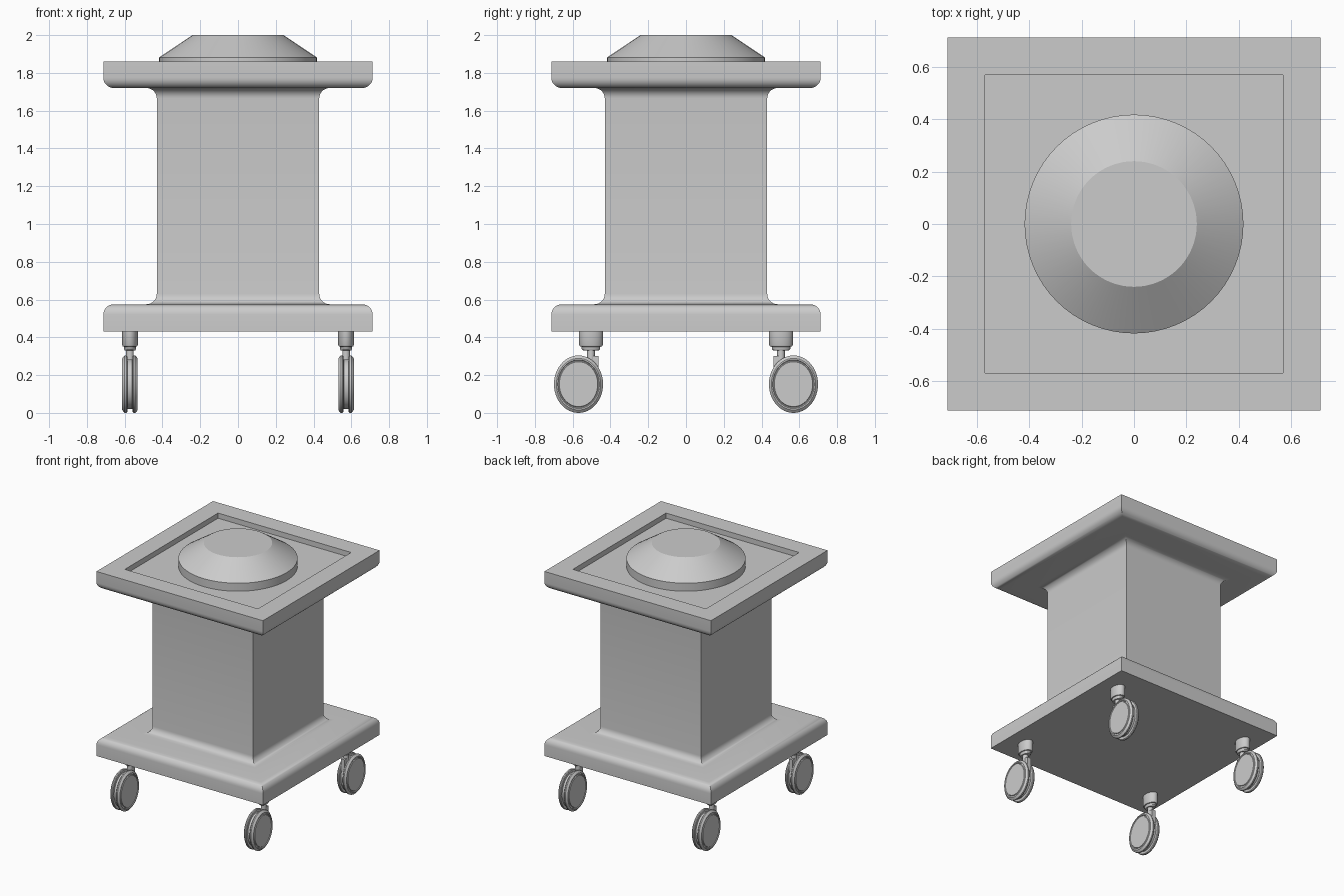
import bpy, bmesh, math

if "Cube" in bpy.data.objects:
    bpy.data.objects.remove(bpy.data.objects["Cube"])


def lathe(name, profile, sides=48, loc=(0, 0, 0), scale=(1, 1, 1), along_x=False, angle=35):
    """Revolve (radius, height) points; four sides gives a mitred square of that half width."""
    bm = bmesh.new()
    k, turn = (math.sqrt(2), math.pi / 4) if sides == 4 else (1, 0)
    rings = []
    for r, h in profile:
        ring = []
        for i in range(sides):
            a = turn + 2 * math.pi * i / sides
            u, v = r * k * math.cos(a), r * k * math.sin(a)
            p = (h, u, v) if along_x else (u, v, h)
            ring.append(bm.verts.new([p[j] * scale[j] for j in range(3)]))
        rings.append(ring)
    for a, b in zip(rings, rings[1:]):
        for i in range(sides):
            j = (i + 1) % sides
            bm.faces.new((a[i], a[j], b[j], b[i]))
    bm.faces.new(rings[0][::-1])
    bm.faces.new(rings[-1])
    bmesh.ops.recalc_face_normals(bm, faces=bm.faces)
    mesh = bpy.data.meshes.new(name)
    bm.to_mesh(mesh)
    bm.free()
    ob = bpy.data.objects.new(name, mesh)
    ob.location = loc
    bpy.context.collection.objects.link(ob)
    bpy.ops.object.select_all(action='DESELECT')
    ob.select_set(True)
    bpy.context.view_layer.objects.active = ob
    bpy.ops.object.shade_smooth_by_angle(angle=math.radians(angle))
    return ob


def arc(cx, cz, r, start, end, n=7):
    return [(cx + r * math.cos(math.radians(start + (end - start) * i / n)),
             cz + r * math.sin(math.radians(start + (end - start) * i / n)))
            for i in range(n + 1)]


# Pedestal: lower slab, column and upper slab with a sunken tray
pedestal = [(0.713, 0.432)]
pedestal += arc(0.658, 0.52, 0.055, 0, 90)
pedestal += arc(0.485, 0.63, 0.055, 270, 180)
pedestal += arc(0.485, 1.665, 0.055, 180, 90)
pedestal += arc(0.658, 1.775, 0.055, 270, 360)
pedestal += [(0.713, 1.86), (0.57, 1.86), (0.57, 1.82)]
lathe("pedestal", pedestal, sides=4)

# Round cap with sloping sides
lathe("top_cap", [(0.418, 1.815), (0.418, 1.882), (0.24, 2.0)], sides=64, angle=30)

# Casters, trailing outward at the four corners
cup = [(0.063, 0.435), (0.063, 0.36), (0.058, 0.352), (0.049, 0.35),
       (0.049, 0.338), (0.042, 0.33)]
half_wheel = [(0.86, 0.012), (0.97, 0.014), (1.0, 0.019), (1.0, 0.028), (0.96, 0.034),
              (0.90, 0.041), (0.85, 0.041), (0.83, 0.036), (0.80, 0.036), (0.78, 0.041)]
wheel = [(r, -x) for r, x in reversed(half_wheel)] + half_wheel
for side, sx in (("left", -1), ("right", 1)):
    for end, sy in (("front", -1), ("back", 1)):
        tag = f"_{end}_{side}"
        x, y = sx * 0.572, sy * 0.503
        lathe("caster_cup" + tag, cup, 32, (x, y, 0), (0.66, 1, 1))
        lathe("caster_stem" + tag, [(0.02, 0.34), (0.02, 0.2)], 20, (x, y, 0))
        lathe("caster_wheel" + tag, wheel, 48, (x, sy * 0.569, 0.152),
              (1, 0.13, 0.152), along_x=True)
        # Short guard over the gap between the twin treads
        lathe("caster_guard" + tag, [(0.016, 0.2), (0.016, 0.3)], 4,
              (x, sy * 0.48, 0), (1, 1.0, 1))
